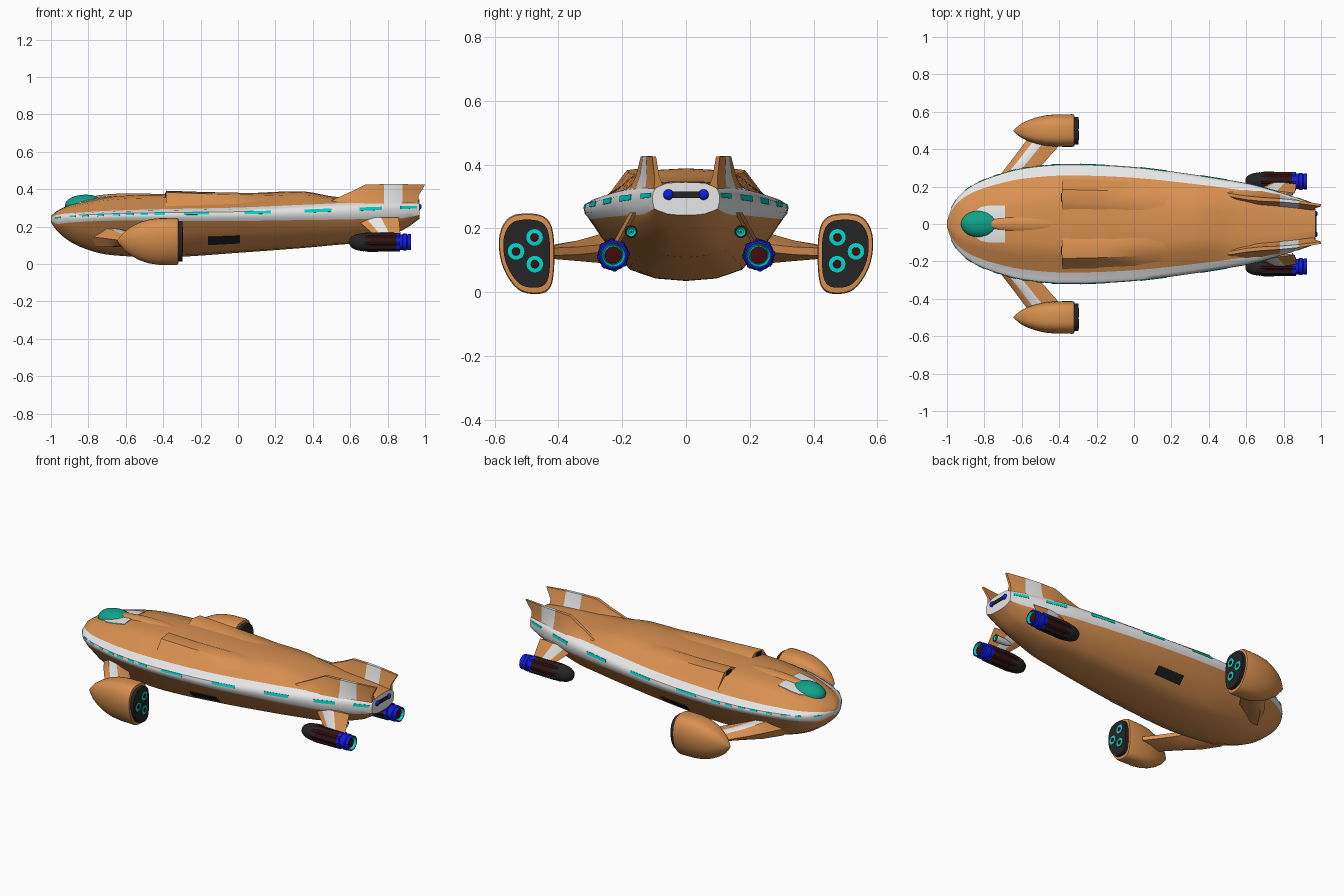
import bpy, bmesh, math
from mathutils import Vector as V

if "Cube" in bpy.data.objects:
    bpy.data.objects.remove(bpy.data.objects["Cube"])

COL = {"orange": (0.69, 0.28, 0.08), "white": (0.8, 0.8, 0.8), "canopy teal": (0.005, 0.36, 0.25),
       "window cyan": (0.0, 0.7, 0.62), "black": (0.012, 0.012, 0.012), "charcoal": (0.018, 0.018, 0.018),
       "blue": (0.006, 0.012, 0.78), "dark red": (0.06, 0.003, 0.004)}
MAT = {}
for k, c in COL.items():
    MAT[k] = bpy.data.materials.new(k)
    MAT[k].diffuse_color = (*c, 1)


def loft(name, rings, mats, rule=None, caps=(0, 0)):
    """Skin closed rings; rule(i, j) picks the material slot of each face."""
    bm = bmesh.new()
    vs = [[bm.verts.new(p) for p in r] for r in rings]
    n = len(rings[0])
    for i in range(len(rings) - 1):
        for j in range(n):
            k = (j + 1) % n
            f = bm.faces.new((vs[i][j], vs[i][k], vs[i + 1][k], vs[i + 1][j]))
            f.material_index = rule(i, j) if rule else 0
    bm.faces.new(vs[0][::-1]).material_index = caps[0]
    bm.faces.new(vs[-1]).material_index = caps[1]
    bmesh.ops.recalc_face_normals(bm, faces=bm.faces)
    me = bpy.data.meshes.new(name)
    bm.to_mesh(me)
    bm.free()
    for m in mats:
        me.materials.append(MAT[m])
    ob = bpy.data.objects.new(name, me)
    bpy.context.collection.objects.link(ob)
    return ob


def lathe(name, prof, y, z, mats, slot=None, n=24, gear=0.0, caps=(0, 0)):
    """Turn (x, r) points about an axis along x; gear lowers every other pair of points."""
    rings = []
    for x, r in prof:
        rr = [r * (1 - gear * ((j // 2) % 2)) for j in range(n)]
        rings.append([V((x, y + rr[j] * math.cos(math.tau * j / n), z + rr[j] * math.sin(math.tau * j / n)))
                      for j in range(n)])
    return loft(name, rings, mats, slot, caps)


def ellipsoid(name, c, r, mat):
    bpy.ops.mesh.primitive_uv_sphere_add(segments=32, ring_count=16, location=c)
    ob = bpy.context.object
    ob.name = name
    ob.scale = r
    ob.data.materials.append(MAT[mat])


def plate(name, quad, mat, out, t=0.004):
    """Thin plate over four surface points, raised along the outward side."""
    n = (quad[2] - quad[0]).cross(quad[3] - quad[1]).normalized()
    if n.dot(out) < 0:
        n = -n
    return loft(name, [[p - n * t for p in quad], [p + n * t for p in quad]], [mat])


# Hull stations: x, half width, bottom, stripe low, widest, stripe top, top
ST = [(-1.0, .015, .222, .232, .24, .25, .258), (-.97, .10, .18, .215, .24, .262, .282),
      (-.92, .165, .135, .22, .245, .27, .308), (-.85, .215, .095, .225, .247, .275, .33),
      (-.74, .26, .058, .23, .25, .282, .354), (-.6, .298, .042, .232, .255, .288, .37),
      (-.37, .32, .036, .23, .255, .294, .375), (0, .305, .06, .23, .258, .302, .377),
      (.35, .26, .086, .235, .265, .317, .388), (.5, .236, .10, .237, .27, .324, .362),
      (.65, .208, .116, .24, .274, .33, .352), (.88, .138, .18, .245, .285, .335, .347),
      (.97, .105, .242, .262, .29, .332, .345)]


def station(x):
    """Smooth interpolation between the stations."""
    i = max(0, min(len(ST) - 2, sum(s[0] <= x for s in ST) - 1))
    a, b = ST[i], ST[i + 1]
    p, q = ST[max(i - 1, 0)], ST[min(i + 2, len(ST) - 1)]
    h = b[0] - a[0]
    t = (x - a[0]) / h
    res = []
    for k in range(1, 7):
        m0 = (b[k] - p[k]) / (b[0] - p[0]) * h
        m1 = (q[k] - a[k]) / (q[0] - a[0]) * h
        res.append((2*t**3 - 3*t*t + 1) * a[k] + (t**3 - 2*t*t + t) * m0
                   + (3*t*t - 2*t**3) * b[k] + (t**3 - t*t) * m1)
    return res


def half(x):
    """Half cross-section from keel to ridge; points 4 to 9 bound the stripe."""
    w, zb, zl, zm, zt, top = station(x)
    d, e, u = zl - zb, top - zt, zt - zm
    pts = [(0, zb), (.3, zb + .04*d), (.55, zb + .18*d), (.82, zb + .68*d), (.95, zl), (.993, zm - .3*(zm - zl)),
           (1, zm + .18*u), (.988, zm + .5*u), (.925, zm + .82*u), (.81, zt),
           (.58, zt + .75*e), (.3, zt + .94*e), (0, top)]
    return [V((x, f * w, z)) for f, z in pts]


def hull_z(x, y):
    up = half(x)[6:]
    for a, b in zip(up, up[1:]):
        if b.y <= abs(y) <= a.y:
            return b.z + (a.z - b.z) * (abs(y) - b.y) / (a.y - b.y)
    return up[0].z


def flip(p, s):
    return V((p[0], p[1] * s, p[2]))


# Hull with white side stripe and white tail face
xs = [-1 + 1.97 * (i / 56) ** 1.3 for i in range(57)]
rings = []
for x in xs:
    h = half(x)
    rings.append(h + [flip(p, -1) for p in h[-2:0:-1]])
loft("hull", rings, ["orange", "white"], lambda i, j: int(4 <= min(j, 23 - j) <= 8), (1, 1))

# Canopy, white collar plate and spine behind it
ellipsoid("canopy", (-.815, 0, .315), (.11, .075, .056), "canopy teal")
cx = [-.86, -.82, -.77, -.73, -.69]
cr = []
for x, w in zip(cx, (.06, .09, .1, .1, .1)):
    ys = [w * (k / 4 - 1) for k in range(9)]
    cr.append([V((x, y, hull_z(x, y) + .004)) for y in ys] + [V((x, y, hull_z(x, y) - .004)) for y in ys[::-1]])
loft("canopy_collar", cr, ["white"])
ellipsoid("spine", (-.56, 0, .352), (.23, .045, .026), "orange")

# Dark bar set in the tail face
loft("tail_bar", [[V((x, y, z)) for y, z in ((-.05, .295), (.05, .295), (.05, .316), (-.05, .316))]
                  for x in (.96, .975)], ["charcoal"])

WIN = [(-.975, -.95), (-.9, -.87), (-.83, -.8), (-.75, -.72), (-.67, -.63), (-.6, -.56), (-.52, -.48),
       (-.445, -.39), (-.29, -.155), (.035, .175), (.355, .5), (.65, .77), (.87, .955)]
NAC = [(.09, .05), (.06, .112), (.0, .122), (-.06, .112), (-.083, .06), (-.083, -.07), (-.066, -.122),
       (-.01, -.128), (.035, -.112), (.08, -.04)]
for _ in range(2):  # round the nacelle outline by corner cutting
    NAC = [((1-t)*a[0] + t*b[0], (1-t)*a[1] + t*b[1])
           for a, b in zip(NAC, NAC[1:] + NAC[:1]) for t in (.25, .75)]
NY, NZ = .498, .124

for s, side in ((-1, "right"), (1, "left")):
    # Stripe windows
    for a, b in WIN:
        ha, hb = half(a), half(b)
        plate(side + "_window", [flip(p, s) for p in (ha[6], hb[6], hb[7], ha[7])], "window cyan", V((0, s, .1)), .0025)

    # Cargo hatch on the lower flank
    q = []
    for x, t in ((-.16, .25), (.01, .25), (.01, .72), (-.16, .72)):
        h = half(x)
        q.append(flip(h[2].lerp(h[3], t), s))
    plate(side + "_hatch", q, "black", V((0, s, -.2)), .004)

    # Raised shoulder with forward vent
    sh = [(-.385, .07, .11, .185, .25, .392), (-.18, .07, .11, .18, .245, .385),
          (.05, .06, .10, .17, .235, .38), (.25, .05, .09, .15, .215, .376), (.42, .05, .08, .13, .19, .35)]
    loft(side + "_shoulder", [[flip(p, s) for p in ((x, a, .34), (x, a, hull_z(x, a) - .004), (x, b, z),
         (x, c, z - .009), (x, d, hull_z(x, d) - .004), (x, d - .02, .29))] for x, a, b, c, d, z in sh], ["orange"])
    plate(side + "_vent", [flip((-.386, y, z), s) for y, z in ((.12, .352), (.165, .352), (.165, .382), (.12, .382))],
          "black", V((-1, 0, 0)))

    # Tail fin with white band: base x, tip x, base in/out, tip in/out, tip height
    fin = [(.5, .5, .11, .2, .15, .165, .34), (.6, .6, .1, .19, .13, .15, .385), (.68, .68, .09, .18, .122, .142, .425),
           (.78, .78, .08, .16, .118, .136, .427), (.88, .88, .07, .128, .11, .126, .427),
           (.965, 1.0, .065, .1, .094, .106, .425)]
    loft(side + "_fin", [[flip(p, s) for p in ((xb, a, .315), (xb, (a + c) / 2 + .004, .158 + z / 2 - .006), (xt, c, z),
         (xt, d, z), (xb, (b + d) / 2 - .004, .158 + z / 2 - .006), (xb, b, .318))] for xb, xt, a, b, c, d, z in fin],
         ["orange", "white"], lambda i, j: int(i == 3 and j != 5))
    ellipsoid(side + "_tail_light", (.966, s * .055, .306), (.016, .017, .017), "blue")

    # Wing strut with a white chord stripe
    sr = []
    for y, x0, x1, zlo, zhi in ((.15, -.79, -.62, .09, .2), (.25, -.725, -.55, .09, .188), (.34, -.655, -.47, .098, .162),
                                (.46, -.565, -.365, .108, .142)):
        ch = [x0 + (x1 - x0) * t for t in (0, .2, .5, 1)]
        m = (zlo + zhi) / 2
        sr.append([V((ch[0], y * s, m)), V((ch[1], y * s, zhi)), V((ch[2], y * s, zhi)), V((ch[3], y * s, m + .012)),
                   V((ch[3], y * s, m - .012)), V((ch[2], y * s, zlo)), V((ch[1], y * s, zlo))])
    loft(side + "_wing_strut", sr, ["orange", "white"], lambda i, j: int(j == 1))

    # Front nacelle, its dark back plate and three nozzles
    def nac(x, k):
        return [V((x, s * (NY + k * y), NZ + k * z)) for y, z in NAC]
    loft(side + "_nacelle", [nac(x, k) for x, k in ((-.645, .03), (-.63, .19), (-.605, .43), (-.57, .64), (-.525, .83),
         (-.475, .96), (-.42, 1.02), (-.33, 1.03), (-.32, 1.0), (-.318, .88))], ["orange"])
    loft(side + "_nacelle_back", [nac(-.33, .87), nac(-.297, .87)], ["charcoal"])
    for y, z in ((.475, .172), (.533, .128), (.474, .088)):
        lathe(side + "_nacelle_nozzle", [(-.31, .026), (-.294, .026), (-.293, .013), (-.295, .012)], s * y, z,
              ["window cyan", "dark red", "charcoal"], lambda i, j: (2, 0, 1)[i], 20, 0, (0, 1))

    # Rear engine: cone, ribbed barrel with black grooves, blue toothed rings, glowing nozzle
    y, z = s * .228, .117
    lathe(side + "_engine_cone", [(.595, .012), (.605, .028), (.63, .042), (.67, .049), (.71, .045)], y, z, ["charcoal"])
    lathe(side + "_engine_barrel", [(.68, .05), (.70, .052), (.85, .05)], y, z, ["dark red", "black"],
          lambda i, j: int(j % 2 == 1), 32, .14)
    lathe(side + "_engine_ring", [(.845, .05), (.865, .05)], y, z, ["blue"], n=32, gear=.12)
    lathe(side + "_engine_tail", [(.84, .04), (.88, .041), (.883, .046), (.9, .046), (.905, .04), (.91, .043),
          (.926, .043), (.926, .037), (.90, .03), (.915, .026), (.917, .01)], y, z,
          ["blue", "window cyan", "dark red"], lambda i, j: 0 if i < 7 else (1 if i < 9 else 2), 24, 0, (0, 2))

    # Engine pylon with white stripe, and small thruster
    pr = []
    for a, b, yy, zz in ((.62, .86, .165, .25), (.74, .87, .222, .145)):
        c = [a + (b - a) * t for t in (0, .25, .6, 1)]
        pr.append([flip(p, s) for p in ((c[0], yy, zz), (c[1], yy + .012, zz), (c[2], yy + .012, zz), (c[3], yy, zz),
                                        (c[2], yy - .012, zz), (c[1], yy - .012, zz))])
    loft(side + "_engine_pylon", pr, ["orange", "white"], lambda i, j: int(j in (1, 4)))
    lathe(side + "_thruster", [(.74, .008), (.78, .018), (.848, .02), (.849, .015), (.842, .008), (.843, .004)],
          s * .172, .19, ["white", "black", "window cyan"], lambda i, j: (0, 0, 1, 2, 2)[i], 20, 0, (0, 1))

# Smooth shading with sharp creases kept
bpy.ops.object.select_all(action='SELECT')
bpy.context.view_layer.objects.active = bpy.data.objects["hull"]
bpy.ops.object.shade_smooth_by_angle(angle=math.radians(38))

for m in bpy.data.materials:
    if m.users and not m.is_grease_pencil:
        m.use_nodes = True
        m.node_tree.nodes["Principled BSDF"].inputs["Base Color"].default_value = m.diffuse_color
